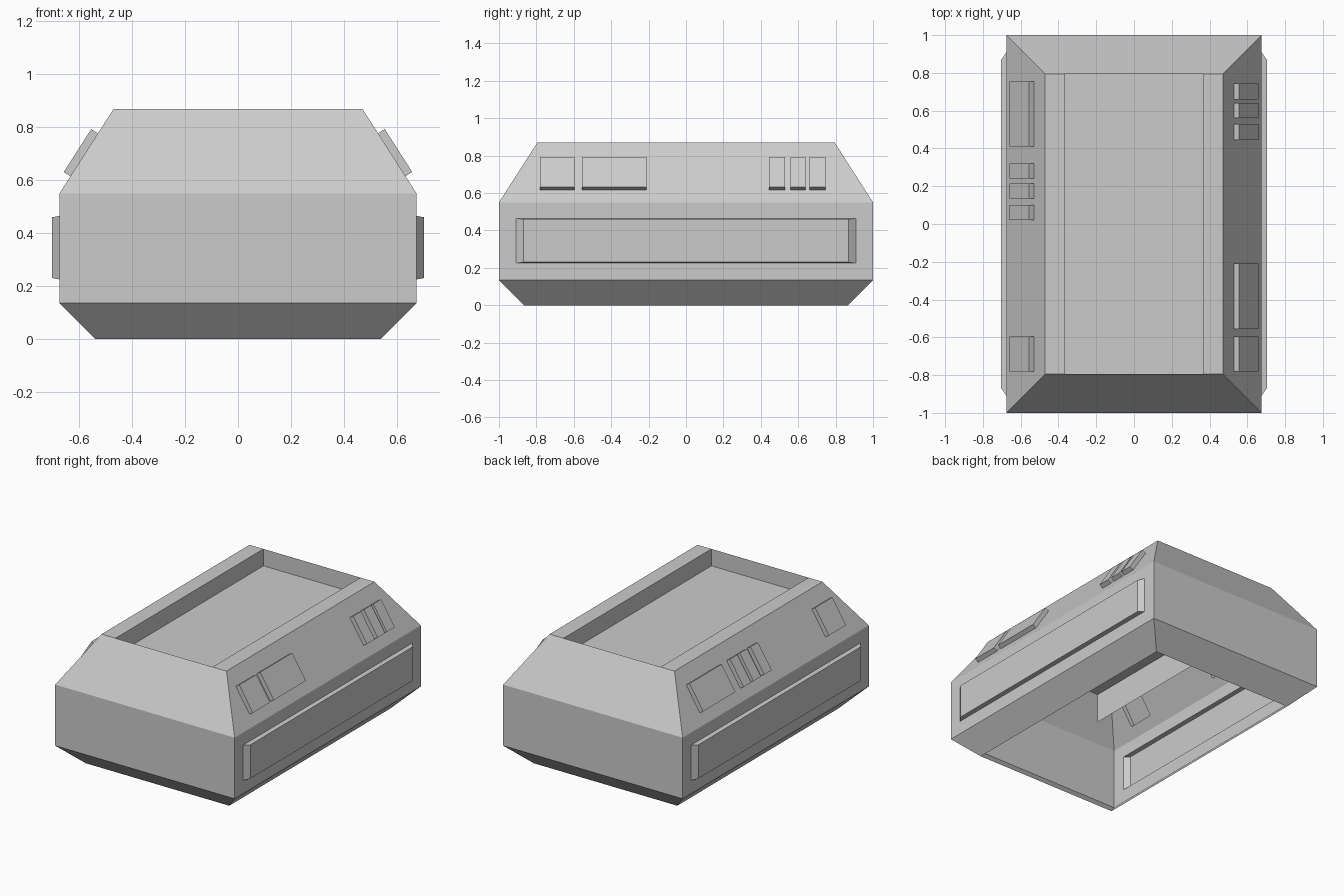
import bpy, bmesh
from mathutils import Vector

if "Cube" in bpy.data.objects:
    bpy.data.objects.remove(bpy.data.objects["Cube"])

grey = bpy.data.materials.new("plain_grey")
grey.diffuse_color = (0.6, 0.6, 0.6, 1)
grey.use_nodes = True
grey.node_tree.nodes["Principled BSDF"].inputs["Base Color"].default_value = grey.diffuse_color


def finish(name, bm):
    mesh = bpy.data.meshes.new(name)
    bm.to_mesh(mesh)
    bm.free()
    mesh.materials.append(grey)
    obj = bpy.data.objects.new(name, mesh)
    bpy.context.collection.objects.link(obj)


def quad(bm, *pts):
    return bm.faces.new([bm.verts.new(p) for p in pts])


# Hull shell: stacked rectangles (half width, half depth, height), open below
rings = [(0.54, 0.865, 0), (0.675, 1, 0.135), (0.675, 1, 0.55), (0.47, 0.795, 0.87)]
bm = bmesh.new()
loops = [[bm.verts.new((sx * w, sy * d, z))
          for sx, sy in ((-1, -1), (1, -1), (1, 1), (-1, 1))] for w, d, z in rings]
for lo, hi in zip(loops, loops[1:]):
    for i in range(4):
        j = (i + 1) % 4
        bm.faces.new((lo[i], lo[j], hi[j], hi[i]))


def hull_x(z):
    return 0.675 if z <= 0.55 else 0.675 - 0.205 * (z - 0.55) / 0.32


def raised_block(side, y0, y1, z0, z1, height, taper_y=0, taper_z=0):
    """Cut a rectangle out of a side wall and raise a hollow block from it."""
    sloped = z0 > 0.55
    normal = Vector((0.842 * side, 0, 0.539)) if sloped else Vector((side, 0, 0))

    def wall():
        return [f for f in bm.faces if f.normal.dot(normal) > 0.999]

    bm.normal_update()
    for co, no in (((0, y0, 0), (0, 1, 0)), ((0, y1, 0), (0, 1, 0)),
                   ((0, 0, z0), (0, 0, 1)), ((0, 0, z1), (0, 0, 1))):
        faces = wall()
        geom = faces + list({e for f in faces for e in f.edges}) \
            + list({v for f in faces for v in f.verts})
        bmesh.ops.bisect_plane(bm, geom=geom, dist=1e-5, plane_co=co, plane_no=no)
        bm.normal_update()
    inside = []
    for f in wall():
        c = f.calc_center_median()
        if y0 < c.y < y1 and z0 < c.z < z1 and abs(c.x - side * hull_x(c.z)) < 0.001:
            inside.append(f)
    bmesh.ops.delete(bm, geom=inside, context='FACES')
    base = [Vector((side * hull_x(z), y, z))
            for y, z in ((y0, z0), (y1, z0), (y1, z1), (y0, z1))]
    top = []
    for p, (a, b) in zip(base, ((1, 1), (-1, 1), (-1, -1), (1, -1))):
        top.append(p + normal * height + Vector((0, a * taper_y, b * taper_z)))
    if side < 0:
        base.reverse()
        top.reverse()
    quad(bm, *top)
    for i in range(4):
        j = (i + 1) % 4
        quad(bm, base[i], base[j], top[j], top[i])


# Long side panels, then the blocks on each sloping shoulder
buttons = {
    1: [(-0.78, -0.595), (-0.555, -0.21), (0.445, 0.53), (0.56, 0.64), (0.66, 0.745)],
    -1: [(-0.78, -0.595), (0.02, 0.10), (0.135, 0.215), (0.24, 0.32), (0.41, 0.755)],
}
for side, spans in buttons.items():
    raised_block(side, -0.91, 0.91, 0.225, 0.465, 0.028, 0.04, 0.005)
    for y0, y1 in spans:
        raised_block(side, y0, y1, 0.615, 0.777, 0.03)
bmesh.ops.remove_doubles(bm, verts=bm.verts, dist=1e-4)
finish("hull", bm)

# Top rails with inner walls hanging down inside the hull
IN, OUT, END, TOP, FLOOR = 0.365, 0.47, 0.795, 0.87, 0.755
bm = bmesh.new()
for s in (-1, 1):
    top = [(s * IN, -s * END, TOP), (s * OUT, -s * END, TOP),
           (s * OUT, s * END, TOP), (s * IN, s * END, TOP)]
    quad(bm, *top)
    quad(bm, top[0], top[3], (s * IN, s * END, 0.555), (s * IN, -s * END, 0.555))
bmesh.ops.remove_doubles(bm, verts=bm.verts, dist=1e-4)
finish("top_rails", bm)

# Recessed tray floor with its end walls
bm = bmesh.new()
quad(bm, (-IN, -END, FLOOR), (IN, -END, FLOOR), (IN, END, FLOOR), (-IN, END, FLOOR))
for s in (-1, 1):
    quad(bm, (-s * IN, s * END, FLOOR), (s * IN, s * END, FLOOR),
         (s * IN, s * END, TOP), (-s * IN, s * END, TOP))
bmesh.ops.remove_doubles(bm, verts=bm.verts, dist=1e-4)
finish("tray", bm)
